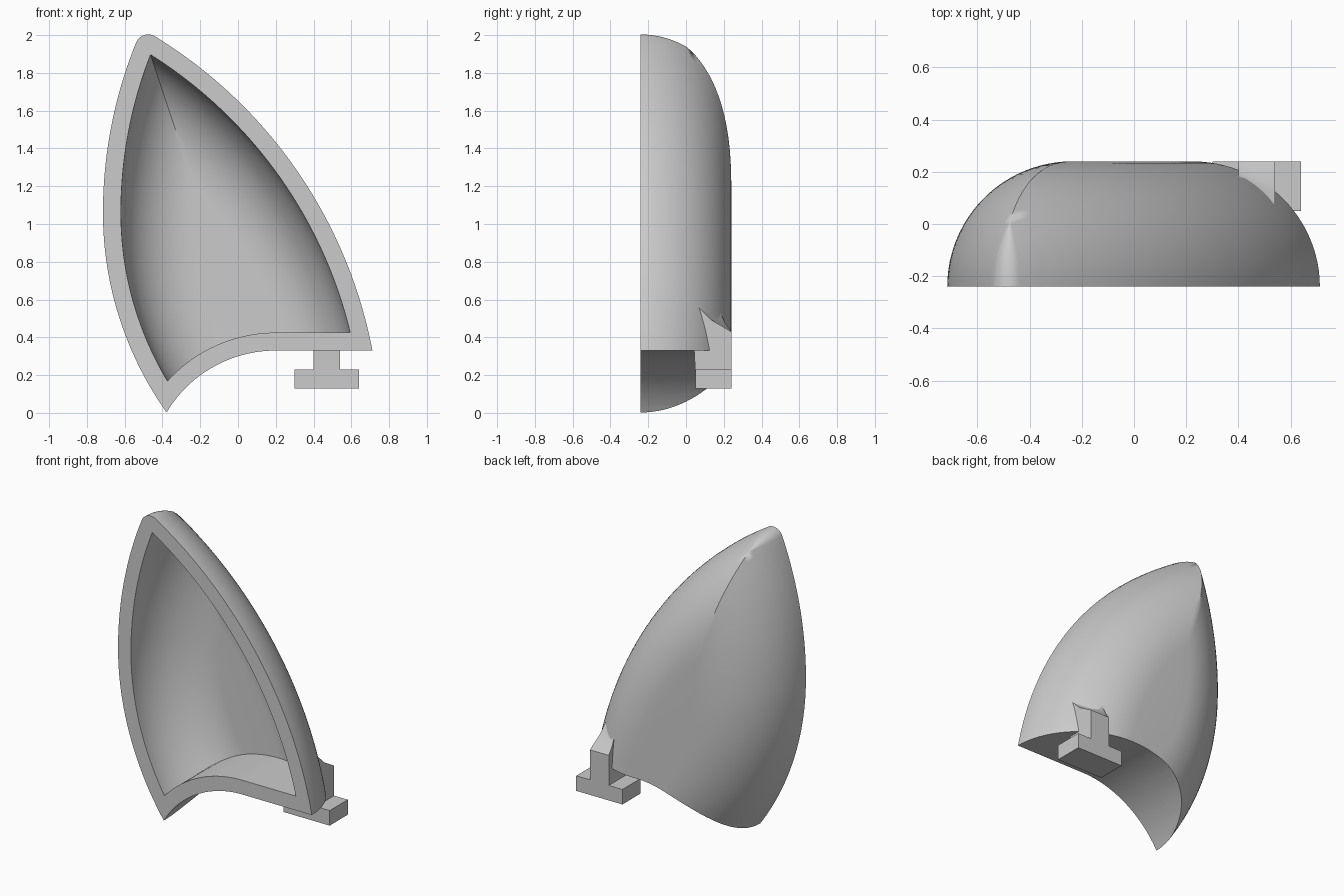
import bpy, bmesh
from math import sin, cos, pi, sqrt, atan2

FRONT, ROUND, WALL, TIP = -0.24, 0.48, 0.095, 0.07
LOW = -0.1                      # lofts run below the base and are trimmed
RIGHT_C, RIGHT_R = (-1.744, -0.139), 2.5
LEFT_X, LEFT_Z = -0.715, 1.06

if "Cube" in bpy.data.objects:
    bpy.data.objects.remove(bpy.data.objects["Cube"])

grey = bpy.data.materials.new("plain grey")
grey.use_nodes = True
GREY = (0.6, 0.6, 0.6, 1)
grey.diffuse_color = GREY
grey.node_tree.nodes["Principled BSDF"].inputs["Base Color"].default_value = GREY


def finish(name, bm):
    bmesh.ops.remove_doubles(bm, verts=bm.verts, dist=1e-5)
    bmesh.ops.recalc_face_normals(bm, faces=bm.faces)
    mesh = bpy.data.meshes.new(name)
    bm.to_mesh(mesh)
    bm.free()
    mesh.materials.append(grey)
    obj = bpy.data.objects.new(name, mesh)
    bpy.context.collection.objects.link(obj)
    return obj


def loft(name, rings):
    """Skin closed rings of equal length and cap both ends."""
    bm = bmesh.new()
    rows = [[bm.verts.new(p) for p in ring] for ring in rings]
    n = len(rows[0])
    for a, b in zip(rows, rows[1:]):
        for i in range(n):
            j = (i + 1) % n
            bm.faces.new((a[i], a[j], b[j], b[i]))
    bm.faces.new(rows[0])
    bm.faces.new(rows[-1])
    return finish(name, bm)


def combine(obj, other, operation):
    mod = obj.modifiers.new(operation.lower(), 'BOOLEAN')
    mod.object, mod.operation, mod.solver = other, operation, 'EXACT'
    bpy.context.view_layer.objects.active = obj
    bpy.ops.object.modifier_apply(modifier=mod.name)
    bpy.data.objects.remove(other)


# Side curves, moved inward by d
def left_radius(z):
    return 1.83 if z < LEFT_Z else 2.4


def left_x(z, d):
    r = left_radius(z)
    return LEFT_X + r - sqrt((r - d) ** 2 - (z - LEFT_Z) ** 2)


def right_x(z, d):
    return RIGHT_C[0] + sqrt((RIGHT_R - d) ** 2 - (z - RIGHT_C[1]) ** 2)


def peak(d):
    lo, hi = LEFT_Z, 2.15
    for _ in range(50):
        z = (lo + hi) / 2
        if left_x(z, d) < right_x(z, d):
            lo = z
        else:
            hi = z
    return left_x(lo, d), lo


def contour(d, y, n=48, k=10):
    """Pointed outline with a small rounded tip, at inset d and depth y."""
    tx, tz = peak(max(d, TIP))
    r = max(TIP - d, 0)
    a0 = atan2(tz - LEFT_Z, tx - LEFT_X - left_radius(2))
    a1 = atan2(tz - RIGHT_C[1], tx - RIGHT_C[0])
    arc = [a0 + (a1 - a0) * i / k for i in range(k + 1)]
    tip = [(tx + r * cos(a), y, tz + r * sin(a)) for a in arc]
    za, zb = tip[0][2], tip[-1][2]
    low = LOW + 0.35 * d        # stays above where the sides would cross
    steps = [i / n for i in range(n)]
    left = [(left_x(z, d), y, z) for z in (low + (za - low) * t for t in steps)]
    right = [(right_x(z, d), y, z) for z in (low + (zb - low) * t for t in steps)]
    return left + tip + right[::-1]


def dome(radius, steps=24):
    angles = [pi / 2 * i / steps for i in range(steps + 1)]
    return [contour(ROUND - radius * cos(a), FRONT + radius * sin(a)) for a in angles]


def trim(name, lift):
    """Region above the arched base, raised by lift."""
    r, cx, top = 0.675 + lift, 0.2, 0.33 + lift
    n = 32
    xs = [-0.45 + (cx + 0.45) * sin(pi / 2 * i / n) for i in range(n + 1)]
    pts = [(x, top - r + sqrt(r * r - (x - cx) ** 2)) for x in xs]
    pts = [(-1, 2.3), (-1, pts[0][1])] + pts + [(1, top), (1, 2.3)]
    return loft(name, [[(x, y, z) for x, z in pts] for y in (-0.6, 0.6)])


def block(name, x0, x1, y0, y1, z0, z1):
    ring = [(y0, z0), (y1, z0), (y1, z1), (y0, z1)]
    return loft(name, [[(x, y, z) for y, z in ring] for x in (x0, x1)])


# Outer domed shell
shell = loft("ear_shell", dome(ROUND))
combine(shell, trim("base_trim", 0), 'INTERSECT')

# Hollow, open at the front
hollow = loft("hollow", [contour(WALL, FRONT - 0.1)] + dome(ROUND - WALL))
combine(hollow, trim("hollow_trim", WALL), 'INTERSECT')

# Mounting stem, its top sweeping up into the dome
BACK, INNER = 0.24, 0.05
near = [(INNER, 0.2), (BACK, 0.2), (BACK, 0.43), (0.205, 0.48), (0.175, 0.55), (INNER, 0.55)]
far = [(INNER, 0.2), (BACK, 0.2), (BACK, 0.43), (0.13, 0.495), (0.055, 0.57), (0.03, 0.59)]
stem = loft("mounting_stem", [[(x, y, z) for y, z in ring]
                              for x, ring in ((0.4, near), (0.54, far))])
combine(stem, block("foot", 0.3, 0.64, INNER, BACK, 0.13, 0.23), 'UNION')

combine(shell, stem, 'UNION')
combine(shell, hollow, 'DIFFERENCE')

# Smooth dome, crisp rims
bpy.ops.object.select_all(action='DESELECT')
shell.select_set(True)
bpy.context.view_layer.objects.active = shell
bpy.ops.object.shade_smooth_by_angle(angle=pi / 6)
